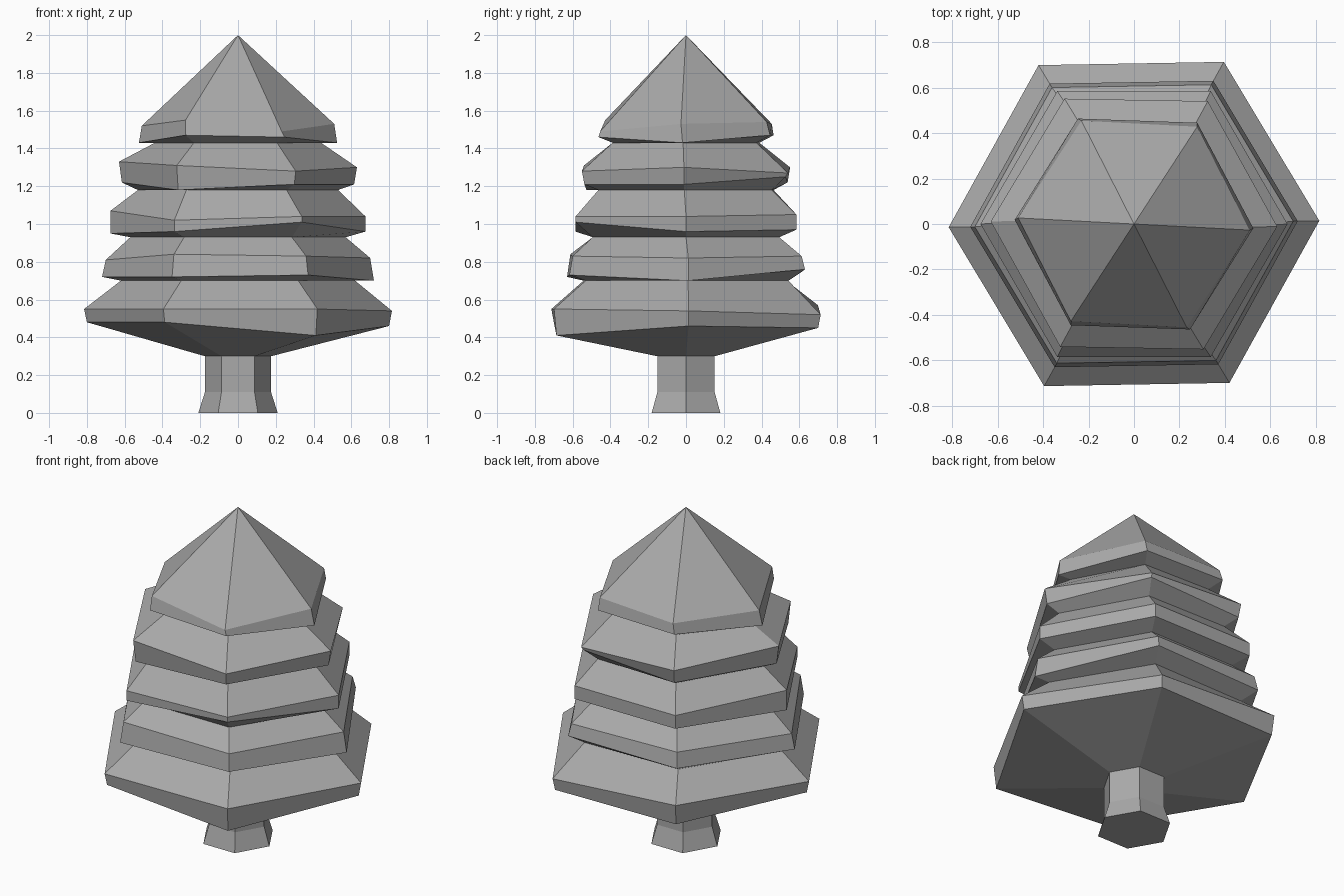
import bpy
import bmesh
from math import cos, sin, radians

cube = bpy.data.objects.get("Cube")
if cube:
    bpy.data.objects.remove(cube, do_unlink=True)

SIDES = 6

# One plain grey for the whole tree
grey = bpy.data.materials.new("plain_grey")
grey.use_nodes = True
grey.diffuse_color = (0.4, 0.4, 0.4, 1)
shader = next(n for n in grey.node_tree.nodes if n.type == 'BSDF_PRINCIPLED')
shader.inputs["Base Color"].default_value = grey.diffuse_color
shader.inputs["Roughness"].default_value = 0.9


def level(height):
    """Six equal corner heights for a flat ring."""
    return [height] * SIDES


def loft(name, rings, apex=None, cap_bottom=False):
    """Skin six-sided rings of (radius, twist in degrees, corner heights)."""
    bm = bmesh.new()
    loops = []
    for radius, twist, heights in rings:
        loop = []
        for corner, height in enumerate(heights):
            angle = radians(corner * 360 / SIDES + twist)
            loop.append(bm.verts.new((radius * cos(angle), radius * sin(angle), height)))
        loops.append(loop)
    for lower, upper in zip(loops, loops[1:]):
        for i in range(SIDES):
            j = (i + 1) % SIDES
            bm.faces.new((lower[i], lower[j], upper[j], upper[i]))
    if apex is not None:
        tip = bm.verts.new((0, 0, apex))
        for i in range(SIDES):
            bm.faces.new((loops[-1][i], loops[-1][(i + 1) % SIDES], tip))
    if cap_bottom:
        bm.faces.new(reversed(loops[0]))
    bmesh.ops.recalc_face_normals(bm, faces=bm.faces)
    mesh = bpy.data.meshes.new(name)
    bm.to_mesh(mesh)
    bm.free()
    mesh.materials.append(grey)
    obj = bpy.data.objects.new(name, mesh)
    bpy.context.collection.objects.link(obj)
    return obj


# Trunk, flared at the foot
loft("trunk", [(0.21, 0, level(0)), (0.175, 0, level(0.11)), (0.175, 0, level(0.31))],
     cap_bottom=True)

# Foliage: each tier has an uneven lower rim and upper rim, then a flat neck.
# Corner heights run from the right side round by the back.
foliage = [
    (0.175, 0, level(0.3)),
    # lowest tier
    (0.80, 1, (0.46, 0.45, 0.45, 0.48, 0.48, 0.41)),
    (0.815, 1, (0.54, 0.52, 0.57, 0.55, 0.55, 0.55)),
    (0.62, 1, level(0.7)),
    # second tier
    (0.72, 1, (0.70, 0.76, 0.75, 0.72, 0.72, 0.73)),
    (0.70, 1, (0.82, 0.83, 0.84, 0.81, 0.84, 0.83)),
    (0.57, 0, level(0.93)),
    # third tier
    (0.675, 0, (0.96, 0.97, 0.97, 0.95, 0.96, 1.01)),
    (0.675, 0, (1.04, 1.05, 1.05, 1.07, 1.02, 1.04)),
    (0.53, -1, level(1.18)),
    # fourth tier
    (0.615, -1, (1.21, 1.25, 1.22, 1.22, 1.18, 1.21)),
    (0.63, -1, (1.30, 1.27, 1.30, 1.33, 1.31, 1.28)),
    (0.44, -2, level(1.43)),
    # crown
    (0.525, -2, (1.43, 1.47, 1.47, 1.43, 1.47, 1.46)),
    (0.51, -3, (1.53, 1.54, 1.53, 1.52, 1.55, 1.49)),
]
loft("foliage", foliage, apex=2)
